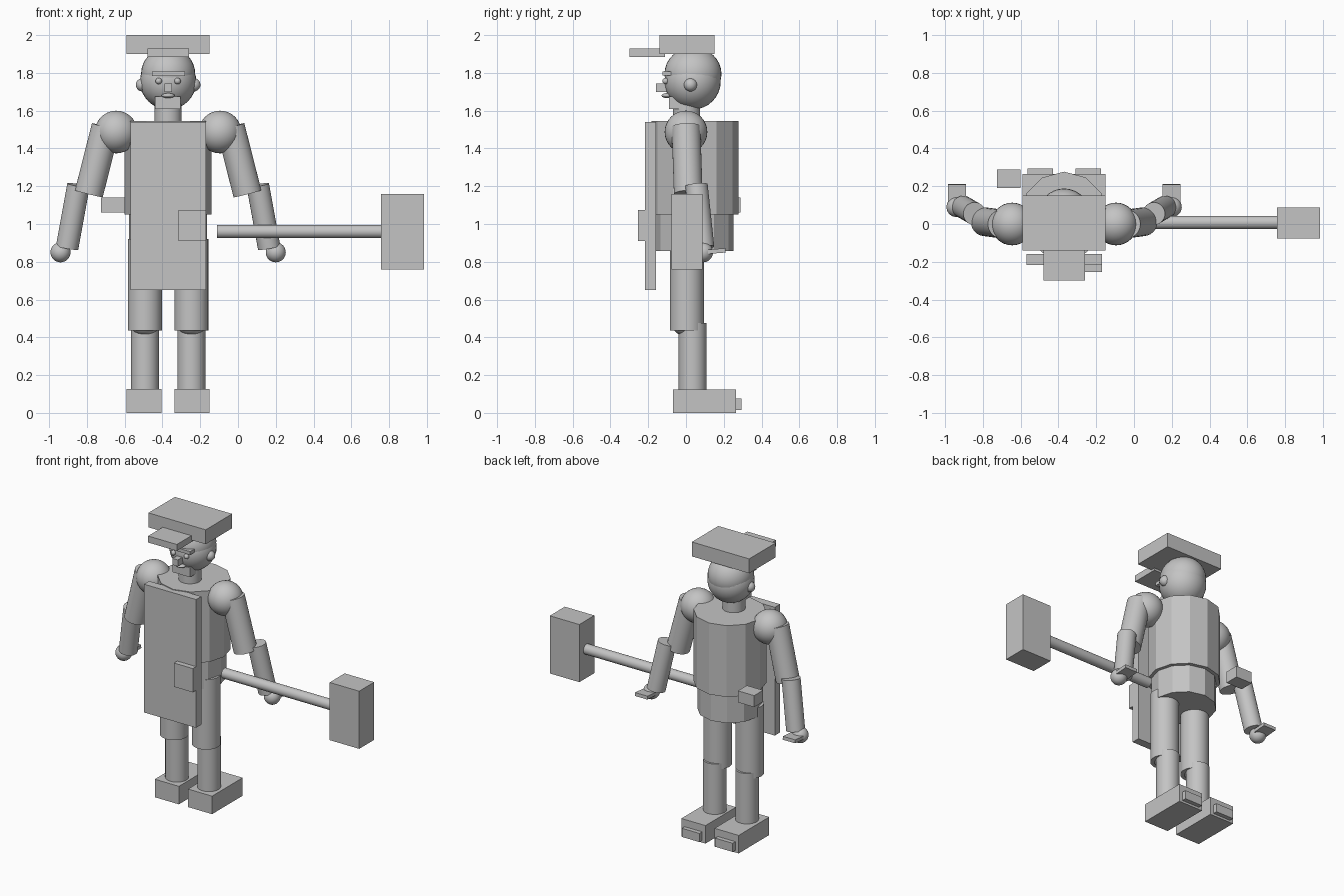
import bpy
from mathutils import Vector

cube = bpy.data.objects.get("Cube")
if cube:
    bpy.data.objects.remove(cube, do_unlink=True)

grey = bpy.data.materials.new("plain grey")
grey.use_nodes = True
tone = (0.55, 0.55, 0.55, 1)
grey.diffuse_color = tone
grey.node_tree.nodes["Principled BSDF"].inputs["Base Color"].default_value = tone

MID = -0.37  # centre line of the figure


def finish(name, smooth=False):
    ob = bpy.context.object
    ob.name = name
    ob.data.materials.append(grey)
    bpy.ops.object.transform_apply(location=False, rotation=False, scale=True)
    if smooth:
        bpy.ops.object.shade_smooth_by_angle(angle=0.6)
    return ob


def box(name, x, y, z):
    """Box from its extents along each axis."""
    spans = (x, y, z)
    bpy.ops.mesh.primitive_cube_add(size=1, location=[(a + b) / 2 for a, b in spans])
    bpy.context.object.scale = [b - a for a, b in spans]
    return finish(name)


def ball(name, centre, r, stretch=(1, 1, 1)):
    bpy.ops.mesh.primitive_uv_sphere_add(segments=32, ring_count=16, radius=r, location=centre)
    bpy.context.object.scale = stretch
    return finish(name, True)


def rod(name, start, end, r, sides=32, smooth=True):
    """Cylinder running between two points."""
    a, b = Vector(start), Vector(end)
    bpy.ops.mesh.primitive_cylinder_add(vertices=sides, radius=r, depth=(b - a).length,
                                        location=(a + b) / 2)
    if abs((b - a).normalized().z) < 0.9999:
        bpy.context.object.rotation_euler = (b - a).to_track_quat('Z', 'Y').to_euler()
    return finish(name, smooth)


# Hat
box("hat_top", (-0.59, -0.15), (-0.14, 0.15), (1.9, 2.0))
box("hat_brim", (-0.48, -0.26), (-0.3, -0.11), (1.885, 1.93))

# Head and face
ball("head", (MID, 0.035, 1.755), 0.149)
ball("hair", (MID, 0.037, 1.795), 0.151, (0.95, 1, 0.93))
box("brow", (-0.455, -0.28), (-0.125, -0.07), (1.785, 1.808))
box("nose", (-0.39, -0.35), (-0.16, -0.09), (1.7, 1.745))
ball("mouth", (MID, -0.1, 1.68), 0.035, (1, 0.85, 0.37))
box("beard", (-0.44, -0.305), (-0.09, 0), (1.61, 1.675))
rod("neck", (MID, 0.003, 1.53), (MID, 0.003, 1.66), 0.072)

# Trunk
rod("torso", (MID, 0.047, 1.05), (MID, 0.047, 1.545), 0.23, 12, False)
rod("pelvis", (MID, 0.045, 0.857), (MID, 0.045, 1.06), 0.207, 12, False)

# Apron and pouches
box("apron", (-0.57, -0.17), (-0.217, -0.16), (0.65, 1.54))
box("apron_pocket", (-0.315, -0.17), (-0.253, -0.2), (0.91, 1.075))
box("side_pouch", (-0.725, -0.6), (0.19, 0.288), (1.06, 1.14))

# Paired parts
for side, s in (("left", 1), ("right", -1)):
    def at(dx, y, z):
        return (MID + s * dx, y, z)

    def span(a, b):
        return tuple(sorted((MID + s * a, MID + s * b)))

    ball(side + "_eye", at(0.05, -0.108, 1.757), 0.017)
    ball(side + "_ear", at(0.136, 0.024, 1.737), 0.035)

    # Arm
    ball(side + "_shoulder", at(0.275, 0, 1.487), 0.113)
    rod(side + "_upper_arm", at(0.33, 0, 1.515), at(0.42, 0.012, 1.16), 0.076)
    rod(side + "_forearm", at(0.475, 0.055, 1.205), at(0.535, 0.09, 0.875), 0.06)
    ball(side + "_hand", at(0.57, 0.09, 0.85), 0.053)
    fingers = box(side + "_fingers", span(0.52, 0.615), (0.11, 0.21), (0.845, 0.868))
    fingers.rotation_euler.x = 0.08

    # Leg
    rod(side + "_thigh", at(0.123, 0.005, 0.435), at(0.123, 0.005, 0.92), 0.09)
    ball(side + "_knee", at(0.123, 0, 0.49), 0.083)
    rod(side + "_shin", at(0.123, 0.035, 0.11), at(0.123, 0.035, 0.475), 0.074)
    box(side + "_foot", span(0.035, 0.22), (-0.07, 0.265), (0, 0.125))
    box(side + "_toe_cap", span(0.06, 0.195), (0.24, 0.295), (0.015, 0.075))

# Hammer
rod("hammer_handle", (-0.11, 0.008, 0.96), (0.78, 0.008, 0.96), 0.035)
box("hammer_head", (0.758, 0.985), (-0.078, 0.087), (0.76, 1.16))
